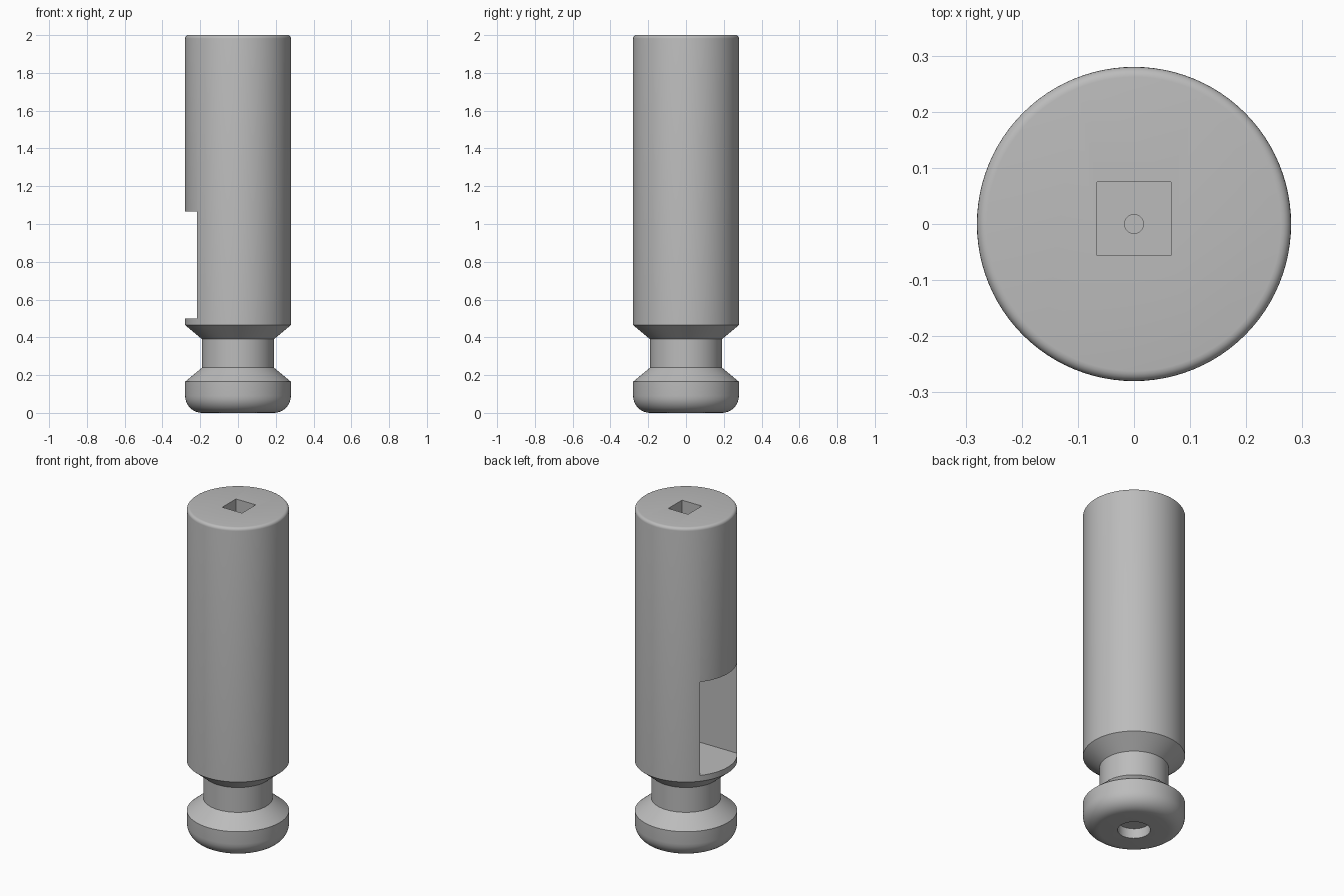
import bpy, bmesh, math
from mathutils import Vector

old = bpy.data.objects.get("Cube")
if old:
    bpy.data.objects.remove(old, do_unlink=True)

grey = bpy.data.materials.new("plain_grey")
grey.use_nodes = True
colour = (0.5, 0.5, 0.5, 1)
grey.diffuse_color = colour
grey.node_tree.nodes["Principled BSDF"].inputs["Base Color"].default_value = colour


def arc(r, z, radius, start, end, steps):
    """Points of a fillet in the (radius, height) plane."""
    angles = [math.radians(start + (end - start) * i / steps) for i in range(steps + 1)]
    return [(r + radius * math.cos(a), z + radius * math.sin(a)) for a in angles]


def lathe(name, profile, steps=96):
    """Spin a profile about z into a closed solid."""
    bm = bmesh.new()
    verts = [bm.verts.new((r, 0, z)) for r, z in profile]
    edges = [bm.edges.new(pair) for pair in zip(verts, verts[1:])]
    bmesh.ops.spin(bm, geom=verts + edges, axis=(0, 0, 1), cent=(0, 0, 0),
                   angle=math.tau, steps=steps, use_merge=True)
    bmesh.ops.remove_doubles(bm, verts=bm.verts, dist=1e-5)
    rims = [e for e in bm.edges if e.is_boundary]
    bmesh.ops.holes_fill(bm, edges=rims, sides=0)
    bmesh.ops.recalc_face_normals(bm, faces=bm.faces)
    mesh = bpy.data.meshes.new(name)
    bm.to_mesh(mesh)
    bm.free()
    mesh.materials.append(grey)
    obj = bpy.data.objects.new(name, mesh)
    bpy.context.collection.objects.link(obj)
    return obj


def box(name, low, high):
    low, high = Vector(low), Vector(high)
    bpy.ops.mesh.primitive_cube_add(size=1, location=(low + high) / 2)
    obj = bpy.context.object
    obj.name = name
    obj.scale = high - low
    obj.data.materials.append(grey)
    return obj


def cut(body, cutter):
    cutter.hide_render = True
    bpy.context.view_layer.update()
    mod = body.modifiers.new("cut", "BOOLEAN")
    mod.operation = "DIFFERENCE"
    mod.solver = "EXACT"
    mod.object = cutter
    bpy.context.view_layer.objects.active = body
    bpy.ops.object.modifier_apply(modifier=mod.name)
    bpy.data.objects.remove(cutter, do_unlink=True)


# Turned body: rounded foot, narrow neck, long barrel with a softened rim
profile = (arc(0.19, 0.09, 0.09, -90, 0, 8)
           + [(0.28, 0.165), (0.19, 0.24), (0.19, 0.39), (0.28, 0.465)]
           + arc(0.262, 1.982, 0.018, 0, 90, 5))
body = lathe("pin_body", profile)

# Side pocket, square socket above it, pilot hole below it, recess under the foot
cut(body, box("pocket", (-0.4, -0.176, 0.5), (0.176, 0.176, 1.065)))
cut(body, box("socket", (-0.066, -0.056, 1.0), (0.066, 0.075, 2.1)))
cut(body, lathe("pilot_hole", [(0.017, 0.12), (0.017, 0.6)], 24))
cut(body, lathe("foot_recess", [(0.09, -0.1), (0.09, 0.06)], 48))

# Smooth shading with crisp edges
bpy.ops.object.select_all(action="DESELECT")
body.select_set(True)
bpy.context.view_layer.objects.active = body
bpy.ops.object.shade_smooth_by_angle(angle=math.radians(30))
